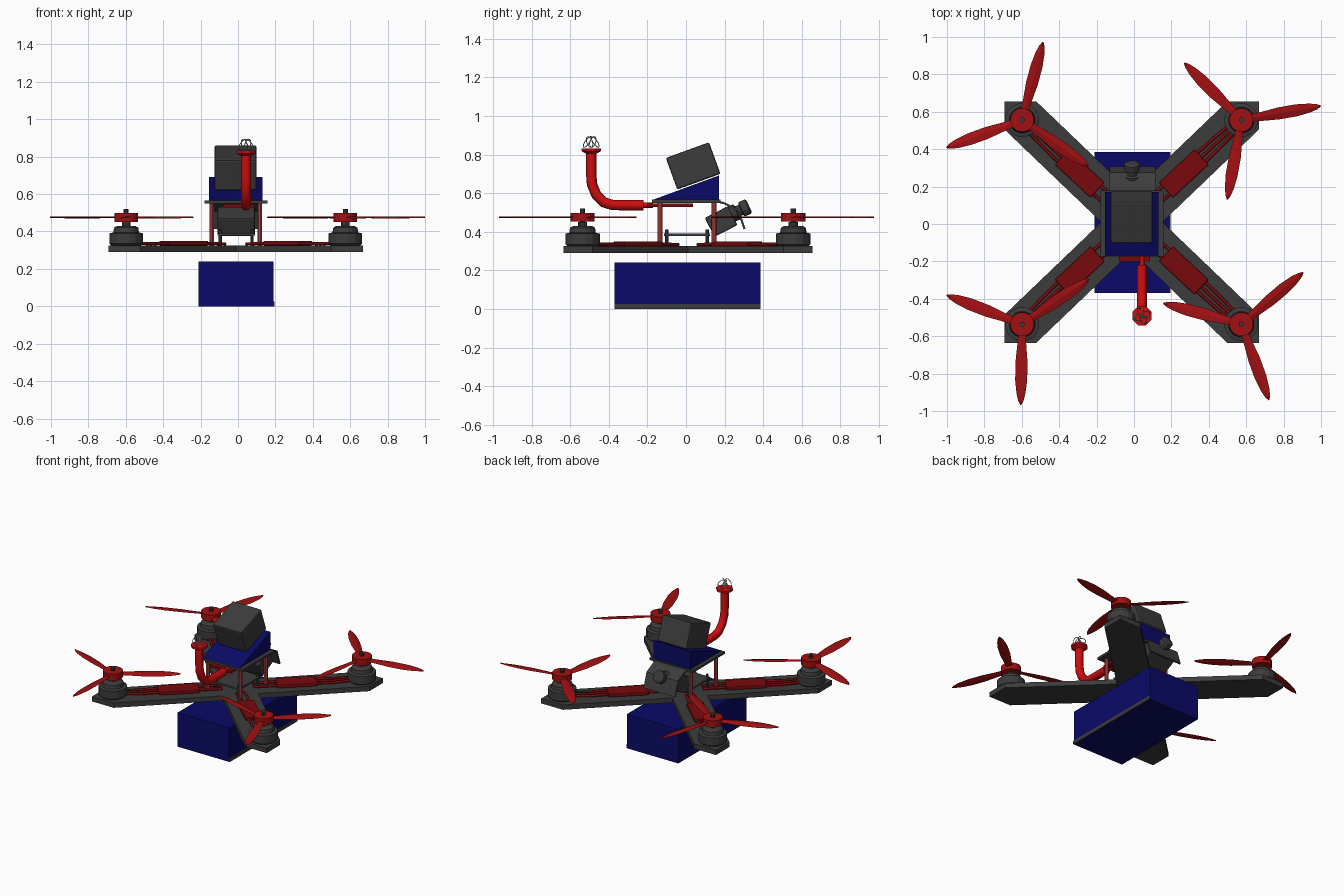
import bpy, bmesh, math
from mathutils import Vector, Matrix

if "Cube" in bpy.data.objects:
    bpy.data.objects.remove(bpy.data.objects["Cube"])


def material(name, rgb):
    m = bpy.data.materials.new(name)
    m.diffuse_color = (*rgb, 1)
    m.use_nodes = True
    m.node_tree.nodes["Principled BSDF"].inputs["Base Color"].default_value = m.diffuse_color
    return m


GREY = material("carbon grey", (0.045, 0.045, 0.045))
BLUE = material("deep blue", (0.003, 0.003, 0.14))
PROP = material("propeller red", (0.36, 0.005, 0.006))
DARK = material("dark red", (0.19, 0.003, 0.004))
RED = material("bright red", (0.62, 0.004, 0.005))
PINK = material("anodised red", (0.48, 0.06, 0.06))
WIRE = material("bare wire", (0.5, 0.5, 0.5))


def finish(name, bm, mat, matrix=None):
    if matrix:
        bm.transform(matrix)
    bmesh.ops.recalc_face_normals(bm, faces=bm.faces[:])
    mesh = bpy.data.meshes.new(name)
    bm.to_mesh(mesh)
    bm.free()
    mesh.materials.append(mat)
    ob = bpy.data.objects.new(name, mesh)
    bpy.context.collection.objects.link(ob)
    return ob


def box(name, lo, hi, mat, matrix=None, bevel=0):
    lo, hi = Vector(lo), Vector(hi)
    bm = bmesh.new()
    bmesh.ops.create_cube(bm, size=1, matrix=Matrix.Translation((lo + hi) / 2)
                          @ Matrix.Diagonal((*(hi - lo), 1)))
    if bevel:
        bmesh.ops.bevel(bm, geom=bm.edges[:], offset=bevel, segments=2,
                        profile=0.5, affect='EDGES')
    return finish(name, bm, mat, matrix)


def prism(name, pts, vec, mat):
    """Extrude a flat outline along vec."""
    bm = bmesh.new()
    face = bm.faces.new([bm.verts.new(p) for p in pts])
    ext = bmesh.ops.extrude_face_region(bm, geom=[face])
    bmesh.ops.translate(bm, vec=vec, verts=[v for v in ext['geom']
                                            if isinstance(v, bmesh.types.BMVert)])
    return finish(name, bm, mat)


def lathe(name, profile, at, mat, sides=16, matrix=None):
    """Stack rings of (radius, z) and cap both ends."""
    bm = bmesh.new()
    rings = [[bm.verts.new((r * math.cos(2 * math.pi * (i + .5) / sides),
                            r * math.sin(2 * math.pi * (i + .5) / sides), z))
              for i in range(sides)] for r, z in profile]
    for a, b in zip(rings, rings[1:]):
        for i in range(sides):
            j = (i + 1) % sides
            bm.faces.new((a[i], a[j], b[j], b[i]))
    bm.faces.new(rings[0])
    bm.faces.new(rings[-1])
    return finish(name, bm, mat, Matrix.Translation(at) @ (matrix or Matrix()))


def tube(name, pts, radius, mat, cyclic=False, res=2):
    cu = bpy.data.curves.new(name, 'CURVE')
    cu.dimensions = '3D'
    cu.bevel_depth, cu.bevel_resolution, cu.use_fill_caps = radius, res, True
    sp = cu.splines.new('POLY')
    sp.points.add(len(pts) - 1)
    for p, co in zip(sp.points, pts):
        p.co = (*co, 1)
    sp.use_cyclic_u = cyclic
    cu.materials.append(mat)
    ob = bpy.data.objects.new(name, cu)
    bpy.context.collection.objects.link(ob)
    return ob


def blade(name, at, angle):
    """Three-dimensional tapered propeller blade with slight pitch."""
    bm = bmesh.new()
    stations = ((.04, .02), (.1, .023), (.2, .032), (.3, .032),
                (.37, .024), (.41, .014), (.432, .003))
    rings = []
    for r, w in stations:
        pitch = w * 0.15
        rings.append([bm.verts.new(c) for c in (
            (r, -w, -pitch), (r, 0, -.004), (r, w, pitch), (r, 0, .005))])
    for a, b in zip(rings, rings[1:]):
        for i in range(4):
            j = (i + 1) % 4
            bm.faces.new((a[i], a[j], b[j], b[i]))
    bm.faces.new(rings[0])
    bm.faces.new(rings[-1])
    finish(name, bm, PROP, Matrix.Translation(at) @ Matrix.Rotation(math.radians(angle), 4, 'Z'))


CX, CY = -0.012, 0.01

# battery slung below, with a thin side strip
box("battery", (-.21, -.37, 0), (.19, .385, .24), BLUE)
box("battery_side_strip", (.19, -.37, 0), (.195, .385, .025), GREY)

# crossed arms with square corner tips, motors, propellers, speed controllers
spots = (("back_left", -1, 1, 75), ("back_right", 1, 1, 10),
         ("front_left", -1, -1, 269), ("front_right", 1, -1, 40))
for s, name in ((1, "arm_rising"), (-1, "arm_falling")):
    X, Y, a, b = .68, .645, .17, .15
    outline = [(X, Y), (X - a, Y), (-X, -Y + b), (-X, -Y), (-X + a, -Y), (X, Y - b)]
    prism(name, [(CX + x, CY + s * y, .291) for x, y in outline], (0, 0, .034), GREY)

for tag, sx, sy, start in spots:
    mx, my = CX + sx * .586, CY + sy * .546
    lathe("motor_" + tag, [(.08, .325), (.091, .335), (.091, .39), (.07, .395),
                           (.066, .42), (.05, .43)], (mx, my, 0), GREY)
    lathe("motor_shaft_" + tag, [(.024, .43), (.024, .45), (.014, .452), (.014, .52)],
          (mx, my, 0), GREY, 10)
    lathe("propeller_hub_" + tag, [(.064, .452), (.064, .498)], (mx, my, 0), PROP)
    for k in range(3):
        blade(f"propeller_blade_{tag}_{k + 1}", (mx, my, .475), start + 125 * k)
    # controller and wires are laid out along the arm, outward = local +x
    arm = Matrix.Translation((CX, CY, 0)) @ Matrix.Rotation(math.atan2(sy * .546, sx * .586), 4, 'Z')
    box("speed_controller_" + tag, (.25, -.055, .325), (.51, .055, .35), DARK, arm, .006)
    for k in (-1, 0, 1):
        tube(f"motor_wire_{tag}_{k + 2}", [arm @ Vector(p) for p in (
            (.5, k * .032, .337), (.62, k * .03, .334), (.73, k * .024, .338))], .009, DARK, res=1)
    for k in (-1, 1):
        tube(f"power_wire_{tag}_{(k + 3) // 2}", [arm @ Vector(p) for p in (
            (.1, k * .025, .334), (.26, k * .03, .337))], .009, DARK, res=1)

# flight controller board on four short posts
box("flight_board", (-.11, -.115, .378), (.09, .125, .39), GREY)
for x in (-.095, .075):
    for y in (-.1, .11):
        lathe("board_post", [(.009, .325), (.009, .412)], (x, y, 0), GREY, 8)

# standoffs and top plate
for x in (-.14, .115):
    for y in (-.135, .145):
        lathe("standoff", [(.013, .325), (.013, .553)], (x, y, 0), PINK, 8)
box("top_plate", (-.18, -.175, .55), (.158, .178, .566), GREY)

# wedge mount and tilted camera block
prism("camera_wedge", [(-.156, -.17, .566), (-.156, .172, .566), (-.156, .172, .692)],
      (.287, 0, 0), BLUE)
box("top_camera", (-.1125, -.119, -.087), (.1125, .119, .087), GREY,
    Matrix.Translation((-.013, .037, .741)) @ Matrix.Rotation(math.radians(20), 4, 'X'), .01)

# bent nose shield, pilot camera and lens
shield = [(.165, .562), (.2, .552), (.275, .515), (.308, .415),
          (.298, .412), (.267, .507), (.198, .542), (.165, .55)]
prism("nose_shield", [(-.13, y, z) for y, z in shield], (.245, 0, 0), GREY)
tilt = Matrix.Translation((.175, 0, .45)) @ Matrix()
tilt = Matrix.Translation((-.01, .18, .452)) @ Matrix.Rotation(math.radians(27), 4, 'X')
box("pilot_camera", (-.1, -.065, -.055), (.1, .07, .055), GREY, tilt, .008)
lathe("pilot_lens", [(.045, .05), (.045, .09), (.03, .095), (.03, .115), (.042, .12),
                     (.042, .155), (.03, .162)], (-.01, .18, .465), GREY, 12,
      Matrix.Rotation(math.radians(-65), 4, 'X'))

# video transmitter under the plate and its upswept antenna
box("video_transmitter", (-.08, -.2, .528), (.085, .035, .546), DARK)
tube("antenna_plug", [(.043, -.24, .538), (.043, -.17, .538)], .014, RED)
tube("antenna_stem", [(.043, -.22, .538), (.043, -.38, .538), (.043, -.425, .552),
                      (.043, -.465, .592), (.043, -.487, .645), (.043, -.491, .7),
                      (.043, -.491, .815)], .027, RED)
lathe("antenna_disc", [(.03, .805), (.055, .818), (.055, .832)], (.043, -.491, 0), RED, 8)

# clover of bare wire loops on the antenna
for k in range(4):
    turn = Matrix.Translation((.043, -.491, .832)) @ Matrix.Rotation(k * math.pi / 2 + .4, 4, 'Z')
    loop = []
    for i in range(14):
        t = 2 * math.pi * i / 14
        loop.append(turn @ Vector((.022 - .022 * math.cos(t), .016 * math.sin(t),
                                   .033 + .028 * math.sin(t + .6))))
    tube(f"antenna_loop_{k + 1}", loop, .0025, WIRE, True, 1)
